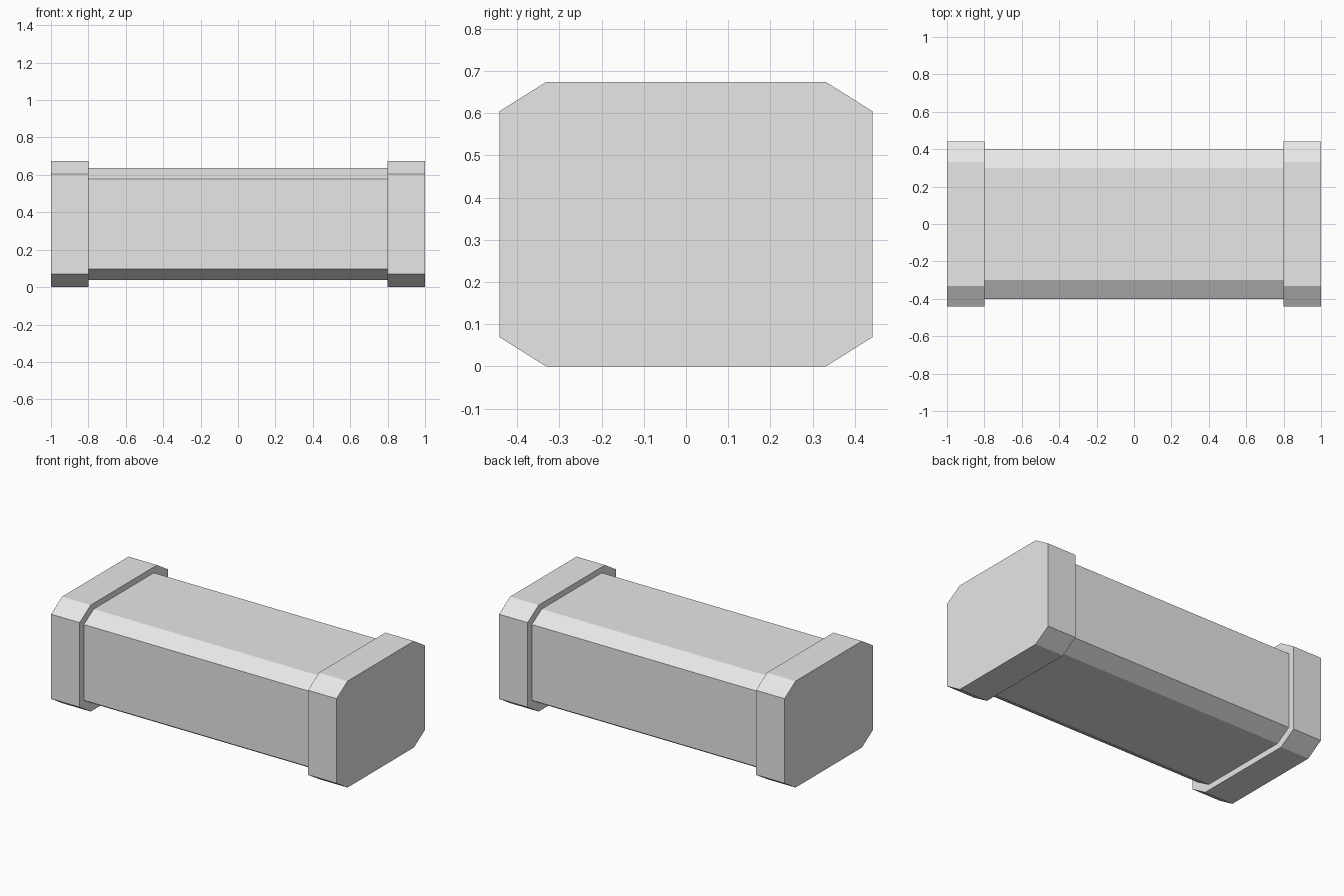
import bpy
import bmesh

cube = bpy.data.objects.get("Cube")
if cube:
    bpy.data.objects.remove(cube, do_unlink=True)

grey = bpy.data.materials.new("light_grey")
grey.use_nodes = True
colour = (0.8, 0.8, 0.8, 1.0)
grey.diffuse_color = colour
grey.node_tree.nodes["Principled BSDF"].inputs["Base Color"].default_value = colour

MID_Z = 0.337


def chamfered_bar(name, x0, x1, half_y, half_z, flat_y, flat_z):
    """Eight-sided bar along x with chamfered long edges."""
    quarter = [(half_y, flat_z), (flat_y, half_z)]
    profile = (quarter
               + [(-y, z) for y, z in reversed(quarter)]
               + [(-y, -z) for y, z in quarter]
               + [(y, -z) for y, z in reversed(quarter)])
    bm = bmesh.new()
    face = bm.faces.new([bm.verts.new((x0, y, MID_Z + z)) for y, z in profile])
    ret = bmesh.ops.extrude_face_region(bm, geom=[face], use_keep_orig=True)
    moved = [v for v in ret["geom"] if isinstance(v, bmesh.types.BMVert)]
    bmesh.ops.translate(bm, verts=moved, vec=(x1 - x0, 0, 0))
    bmesh.ops.recalc_face_normals(bm, faces=bm.faces)
    mesh = bpy.data.meshes.new(name)
    bm.to_mesh(mesh)
    bm.free()
    mesh.materials.append(grey)
    obj = bpy.data.objects.new(name, mesh)
    bpy.context.collection.objects.link(obj)
    return obj


# Long central body
chamfered_bar("body", -0.8, 0.8, 0.4, 0.3, 0.3, 0.24)

# Slightly larger end caps
for name, x0 in (("right_end_cap", -1.0), ("left_end_cap", 0.8)):
    chamfered_bar(name, x0, x0 + 0.2, 0.442, 0.337, 0.332, 0.268)
